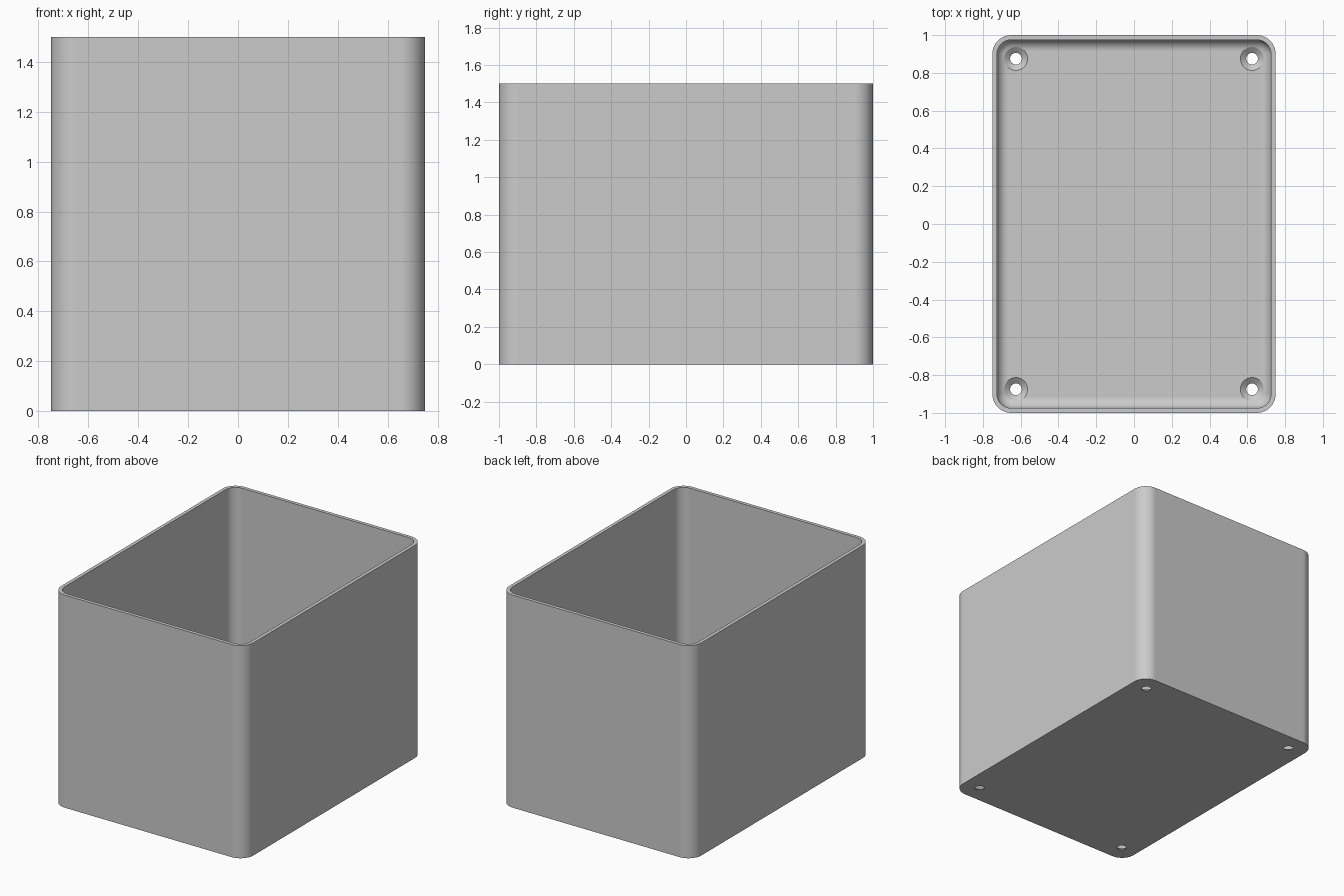
import bpy
import bmesh
from math import cos, sin, pi, radians

if "Cube" in bpy.data.objects:
    bpy.data.objects.remove(bpy.data.objects["Cube"], do_unlink=True)

HALF_X, HALF_Y, HEIGHT = 0.75, 1.0, 1.5
CORNER, WALL, FLOOR, FILLET = 0.1, 0.025, 0.03, 0.06
HOLE_INSET, HOLE_R, SINK_R = 0.125, 0.031, 0.062
STEPS = 10

grey = bpy.data.materials.new("plain grey")
grey.use_nodes = True
grey.diffuse_color = (0.6, 0.6, 0.6, 1)
grey.node_tree.nodes["Principled BSDF"].inputs["Base Color"].default_value = grey.diffuse_color


def rounded_ring(inset, z):
    """Rounded rectangle, moved inward from the outer wall."""
    r = CORNER - inset
    points = []
    for quarter, (sx, sy) in enumerate([(1, 1), (-1, 1), (-1, -1), (1, -1)]):
        for i in range(STEPS + 1):
            a = (quarter + i / STEPS) * pi / 2
            points.append((sx * (HALF_X - CORNER) + r * cos(a),
                           sy * (HALF_Y - CORNER) + r * sin(a), z))
    return points


def circle_ring(x, y, radius, z, count=32):
    return [(x + radius * cos(2 * pi * i / count),
             y + radius * sin(2 * pi * i / count), z) for i in range(count)]


def loft(name, rings):
    """Closed solid through a sequence of matching rings."""
    bm = bmesh.new()
    loops = [[bm.verts.new(p) for p in ring] for ring in rings]
    for low, high in zip(loops, loops[1:]):
        for i in range(len(low)):
            j = (i + 1) % len(low)
            bm.faces.new((low[i], low[j], high[j], high[i]))
    bm.faces.new(loops[0][::-1])
    bm.faces.new(loops[-1])
    bmesh.ops.recalc_face_normals(bm, faces=bm.faces[:])
    mesh = bpy.data.meshes.new(name)
    bm.to_mesh(mesh)
    bm.free()
    mesh.materials.append(grey)
    obj = bpy.data.objects.new(name, mesh)
    bpy.context.collection.objects.link(obj)
    return obj


# Open box: outer wall, flat rim, inner wall, filleted floor
rings = [rounded_ring(0, 0), rounded_ring(0, HEIGHT), rounded_ring(WALL, HEIGHT)]
for i in range(STEPS + 1):
    a = i / STEPS * pi / 2
    rings.append(rounded_ring(WALL + FILLET * (1 - cos(a)),
                              FLOOR + FILLET * (1 - sin(a))))
box = loft("open_box", rings)
bpy.context.view_layer.objects.active = box
box.select_set(True)

# Countersunk screw holes in the four floor corners
for sx in (-1, 1):
    for sy in (-1, 1):
        x, y = sx * (HALF_X - HOLE_INSET), sy * (HALF_Y - HOLE_INSET)
        profile = [(HOLE_R, -0.05), (HOLE_R, 0.005),
                   (SINK_R, FLOOR), (SINK_R, FLOOR + 0.1)]
        cutter = loft("screw_hole_cutter", [circle_ring(x, y, r, z) for r, z in profile])
        cutter.hide_render = True
        cut = box.modifiers.new("screw_hole", "BOOLEAN")
        cut.operation = "DIFFERENCE"
        cut.solver = "EXACT"
        cut.object = cutter
        bpy.ops.object.modifier_apply(modifier=cut.name)
        bpy.data.objects.remove(cutter, do_unlink=True)

# Smooth corners beside flat walls
bpy.ops.object.select_all(action="DESELECT")
box.select_set(True)
bpy.ops.object.shade_smooth_by_angle(angle=radians(30))
weighted = box.modifiers.new("flat_walls", "WEIGHTED_NORMAL")
weighted.keep_sharp = True
